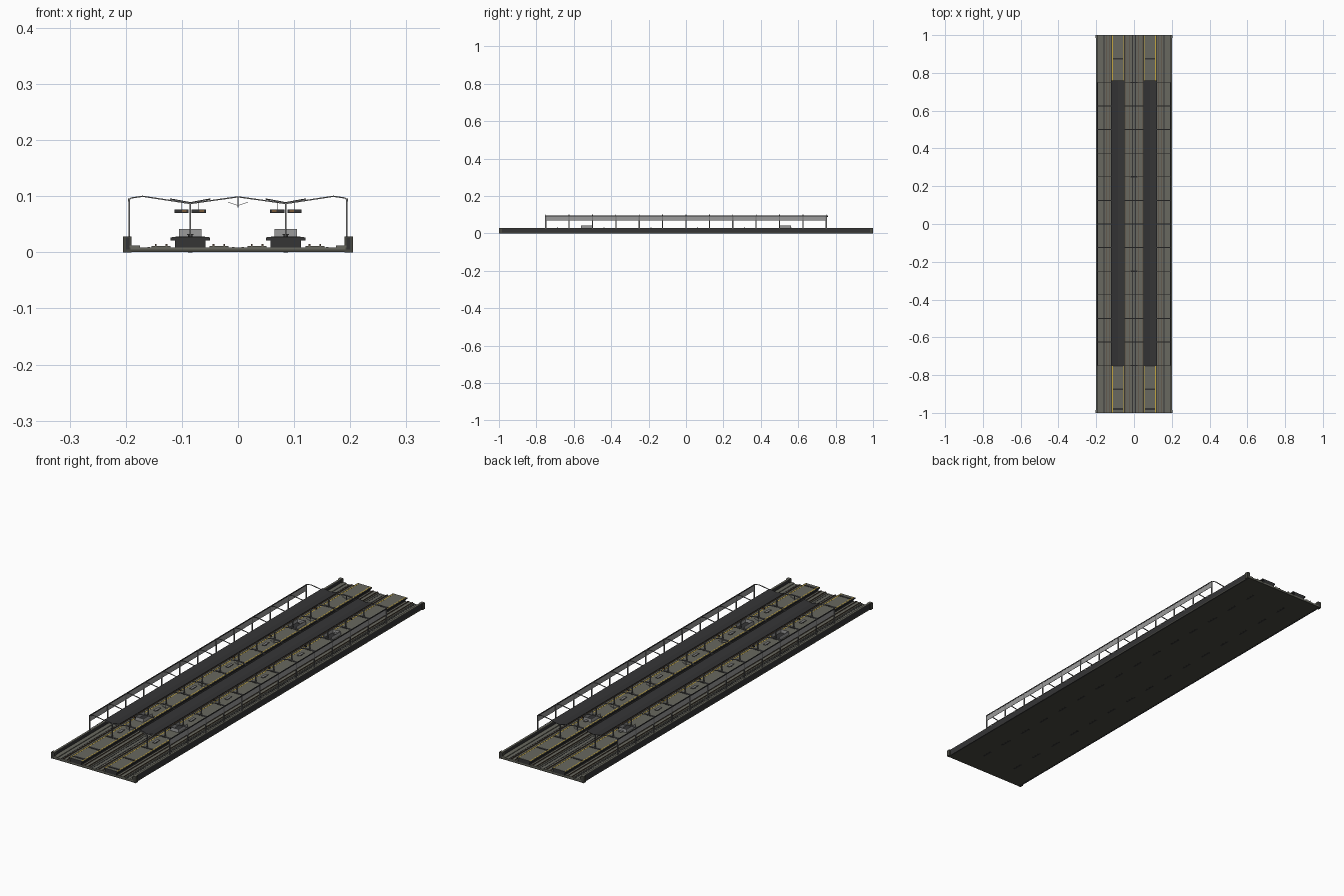
import bpy, bmesh, math
from mathutils import Vector

if "Cube" in bpy.data.objects:
    bpy.data.objects.remove(bpy.data.objects["Cube"])


def mat(name, c):
    m = bpy.data.materials.new(name)
    m.diffuse_color = (*c, 1)
    m.use_nodes = True
    m.node_tree.nodes["Principled BSDF"].inputs["Base Color"].default_value = m.diffuse_color
    return m


DARK = mat("dark_grey", (0.035, 0.035, 0.036))
OLIVE = mat("olive_concrete", (0.14, 0.14, 0.115))
DEEP = mat("dark_olive", (0.065, 0.065, 0.052))
GREY = mat("steel_grey", (0.2, 0.2, 0.2))
LIGHT = mat("light_grey", (0.33, 0.33, 0.33))
YELLOW = mat("yellow", (0.55, 0.38, 0.05))
BROWN = mat("rusty_brown", (0.11, 0.075, 0.05))
ORANGE = mat("sign_orange", (0.5, 0.2, 0.04))


def finish(name, bm, m):
    bmesh.ops.recalc_face_normals(bm, faces=bm.faces)
    me = bpy.data.meshes.new(name)
    bm.to_mesh(me)
    bm.free()
    me.materials.append(m)
    ob = bpy.data.objects.new(name, me)
    bpy.context.collection.objects.link(ob)
    return ob


def add_box(bm, x0, x1, y0, y1, z0, z1):
    g = bmesh.ops.create_cube(bm, size=1)
    for v in g["verts"]:
        v.co = Vector(((x0 + x1) / 2 + v.co.x * (x1 - x0),
                       (y0 + y1) / 2 + v.co.y * (y1 - y0),
                       (z0 + z1) / 2 + v.co.z * (z1 - z0)))


def boxes(name, m, items, mirror=True):
    """One object from (x0,x1,y0,y1,z0,z1) boxes, optionally mirrored across x = 0."""
    bm = bmesh.new()
    for b in items:
        add_box(bm, *b)
        if mirror:
            add_box(bm, -b[1], -b[0], *b[2:])
    return finish(name, bm, m)


def strip(name, m, pts, y0, y1, t, ys=(0,)):
    """Extrude a polyline (x,z) of thickness t along y, once per offset in ys."""
    bm = bmesh.new()
    for dy in ys:
        out = []
        for y in (y0 + dy, y1 + dy):
            out.append([bm.verts.new((x, y, z)) for x, z in pts]
                       + [bm.verts.new((x, y, z - t)) for x, z in reversed(pts)])
        a, b = out
        n = len(a)
        k = len(pts)
        for i in range(n):
            j = (i + 1) % n
            bm.faces.new((a[i], a[j], b[j], b[i]))
        for r in (a, b):
            for i in range(k - 1):
                bm.faces.new((r[i], r[i + 1], r[n - 2 - i], r[n - 1 - i]))
    return finish(name, bm, m)


P = 0.085                                    # platform centre
FRAMES = [-0.75 + 0.125 * i for i in range(13)]
BAYS = [-0.875 + 0.125 * i for i in range(15)]

# ground slab and trackbed
boxes("base_slab", DEEP, [(-0.2, 0.2, -1, 1, 0.0005, 0.005)], False)
boxes("trackbed", OLIVE, [(-0.192, 0.192, -1, 1, 0.005, 0.009)], False)
boxes("underside_slots", DARK, [(P - 0.004, P + 0.004, y - 0.025, y + 0.025, 0, 0.0006) for y in BAYS])

# outer walls with corner posts
boxes("outer_wall", DARK, [(0.193, 0.2, -1, 1, 0, 0.026)])
boxes("wall_coping", OLIVE, [(0.191, 0.2, -0.998, 0.998, 0.026, 0.028)])
boxes("wall_ledge", OLIVE, [(0.175, 0.193, -1, 1, 0.009, 0.012)])
boxes("corner_post", DEEP, [(0.19, 0.205, s * 0.9925 - 0.0075, s * 0.9925 + 0.0075, 0, 0.028) for s in (-1, 1)])

# four tracks
TR = (0.034, 0.137)
boxes("track_slab", OLIVE, [(x - 0.017, x + 0.017, -1, 1, 0.009, 0.0115) for x in TR])
boxes("rails", BROWN, [(x + s * 0.0095 - 0.0016, x + s * 0.0095 + 0.0016, -1, 1, 0.0115, 0.0145)
                       for x in TR for s in (-1, 1)])
boxes("drain_channel", DARK, [(0.006, 0.011, -1, 1, 0.009, 0.0097), (0.157, 0.161, -1, 1, 0.009, 0.0097)])

# island platforms
boxes("platform_pedestal", DARK, [(P - 0.027, P + 0.027, -1, 1, 0.009, 0.021)])
boxes("platform_slab", DARK, [(P - 0.035, P + 0.035, -1, 1, 0.021, 0.0262)])
boxes("platform_paving", OLIVE, [(P - 0.033, P + 0.033, -0.999, 0.999, 0.0262, 0.027)])
boxes("safety_line", YELLOW, [(P + s * 0.0285 - 0.002, P + s * 0.0285 + 0.002, -0.998, 0.998, 0.027, 0.0274)
                              for s in (-1, 1)])
boxes("platform_joint", DARK, [(P - 0.026, P + 0.026, y - 0.005, y + 0.005, 0.027, 0.0285)
                               for y in BAYS + [-0.98]])

# stair enclosures: thin side and back panels round a dark opening
enc, holes = [], []
for y in (-0.53, 0.53):
    a, b = y - 0.032, y + 0.032
    enc += [(P - 0.02, P - 0.018, a, b, 0.027, 0.042), (P + 0.018, P + 0.02, a, b, 0.027, 0.042)]
    e = a if y < 0 else b - 0.002
    enc.append((P - 0.018, P + 0.018, e, e + 0.002, 0.027, 0.042))
    holes.append((P - 0.018, P + 0.018, a, b, 0.027, 0.0276))
boxes("stair_enclosure", LIGHT, enc)
boxes("stair_opening", DARK, holes)

# benches between the columns
boxes("bench", GREY, [(P - 0.006, P + 0.006, y + 0.045, y + 0.08, 0.031, 0.033) for y in FRAMES[:-1:2]])
boxes("bench_leg", DARK, [(P - 0.004, P + 0.004, y + 0.06, y + 0.065, 0.027, 0.031) for y in FRAMES[:-1:2]])

# canopy columns
boxes("canopy_column", GREY, [(P - 0.0015, P + 0.0015, y - 0.003, y + 0.003, 0.027, 0.087) for y in FRAMES])

# butterfly canopies: dark roof with grey soffit
for s, side in ((-1, "left"), (1, "right")):
    prof = [(s * P - 0.036, 0.0962), (s * P, 0.0895), (s * P + 0.036, 0.0962)]
    strip("canopy_roof_" + side, DARK, prof, -0.75, 0.76, 0.0015)
    strip("canopy_soffit_" + side, GREY, [(x, z - 0.0015) for x, z in prof], -0.749, 0.759, 0.0008)

# portal frames spanning the whole station
half = [(0.195, 0.095), (0.19, 0.098), (0.17, 0.101), (P, 0.088)]
span = [(-x, z) for x, z in half] + [(0, 0.1)] + half[::-1]
strip("portal_beam", GREY, span, -0.002, 0.002, 0.0022, FRAMES)
boxes("portal_post", GREY, [(0.1925, 0.1955, y - 0.003, y + 0.003, 0.027, 0.096) for y in FRAMES])

# side screens hung between the posts
boxes("side_screen", LIGHT, [(0.1938, 0.195, -0.75, 0.75, 0.068, 0.091)])
boxes("screen_rail", DARK, [(0.193, 0.196, -0.752, 0.752, 0.091, 0.0955)])
boxes("side_handrail", GREY, [(0.1935, 0.195, -0.75, 0.75, 0.034, 0.0352)])

# lamp hangers on the centre line
boxes("centre_hanger", GREY, [(-0.0007, 0.0007, y - 0.002, y + 0.002, 0.08, 0.099) for y in FRAMES[::2]], False)
for s, side in ((-1, "left"), (1, "right")):
    strip("lamp_arm_" + side, LIGHT, [(0, 0.084), (s * 0.018, 0.09)], -0.003, 0.003, 0.001, FRAMES[::2])

# hanging signs with a coloured stripe
SY = [-0.625, -0.3125, 0.0625, 0.3125, 0.625]
SX = ((P - 0.028, P - 0.002), (P + 0.003, P + 0.028))
boxes("hanging_sign", DARK, [(a, b, y - 0.002, y + 0.002, 0.0705, 0.0765) for a, b in SX for y in SY])
boxes("sign_stripe", ORANGE, [(a + 0.004, a + 0.012, y - 0.0024, y + 0.0024, 0.0725, 0.0745) for a, b in SX for y in SY])
boxes("sign_rod", GREY, [((a + b) / 2 - 0.0005, (a + b) / 2 + 0.0005, y - 0.0005, y + 0.0005, 0.0765, 0.0905)
                         for a, b in SX for y in SY])
